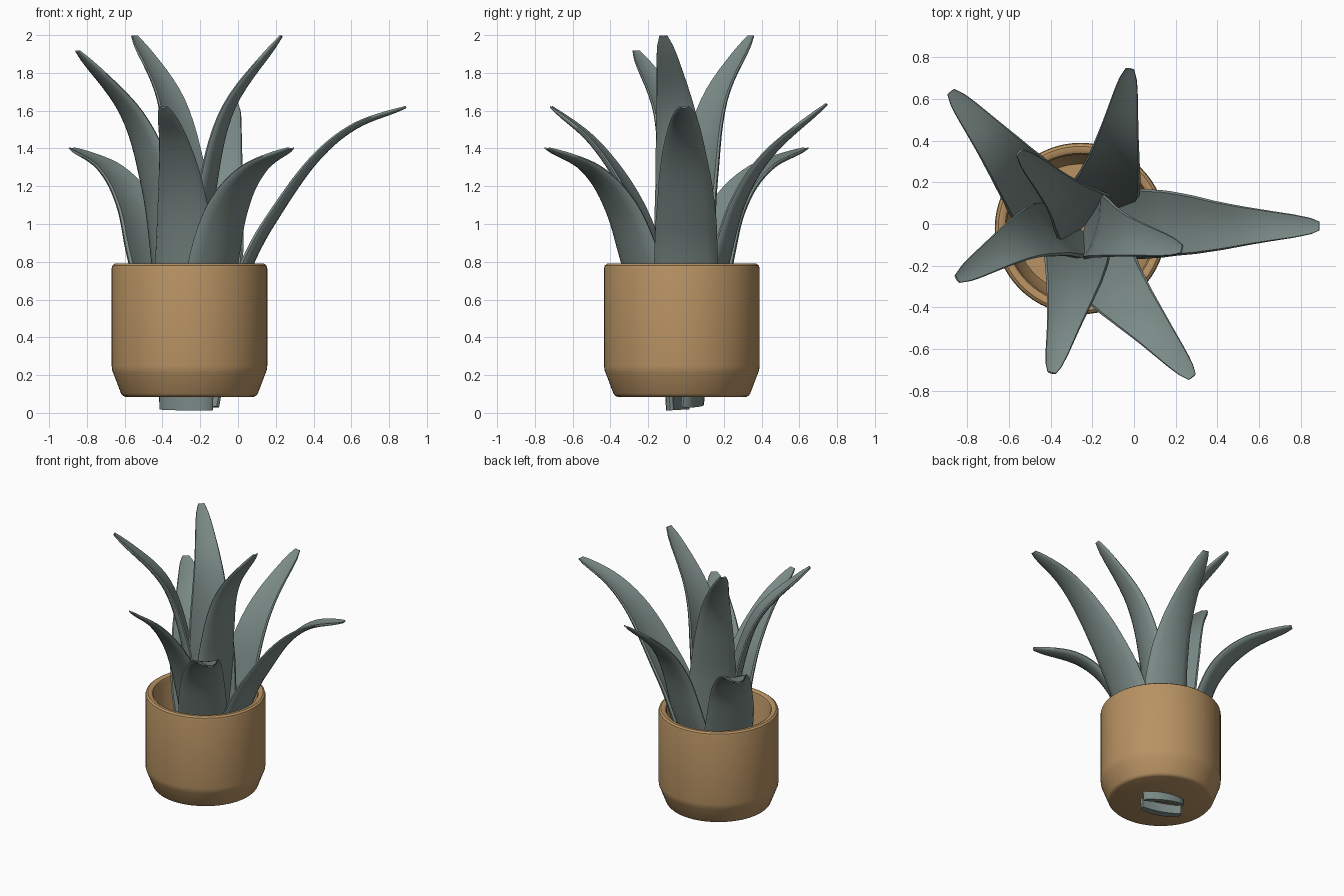
import bpy, bmesh, math
from mathutils import Vector

if "Cube" in bpy.data.objects:
    bpy.data.objects.remove(bpy.data.objects["Cube"])

def material(name, rgb):
    m = bpy.data.materials.new(name)
    m.diffuse_color = (*rgb, 1)
    m.use_nodes = True
    m.node_tree.nodes["Principled BSDF"].inputs["Base Color"].default_value = m.diffuse_color
    return m

GREEN = material("leaf_green", (0.20, 0.26, 0.245))
CLAY = material("clay", (0.48, 0.29, 0.125))

def finish(bm, name, mat, angle):
    bmesh.ops.recalc_face_normals(bm, faces=bm.faces)
    me = bpy.data.meshes.new(name)
    bm.to_mesh(me)
    bm.free()
    ob = bpy.data.objects.new(name, me)
    bpy.context.collection.objects.link(ob)
    me.materials.append(mat)
    bpy.ops.object.select_all(action='DESELECT')
    ob.select_set(True)
    bpy.context.view_layer.objects.active = ob
    bpy.ops.object.shade_smooth_by_angle(angle=math.radians(angle))
    return ob

def bridge(bm, rings):
    for a, b in zip(rings, rings[1:]):
        n = len(a)
        for i in range(n):
            bm.faces.new((a[i], a[(i + 1) % n], b[(i + 1) % n], b[i]))

# Pot: hollow lathe with tapered foot and rounded rim
profile = [(0.34, 0.085), (0.352, 0.09), (0.362, 0.102), (0.403, 0.21), (0.409, 0.225),
           (0.412, 0.25), (0.412, 0.765), (0.408, 0.78), (0.395, 0.79), (0.375, 0.79),
           (0.362, 0.782), (0.355, 0.765), (0.352, 0.25), (0.31, 0.15)]
bm = bmesh.new()
SEG = 64
rings = [[bm.verts.new((-0.257 + r * math.cos(2 * math.pi * i / SEG),
                        -0.022 + r * math.sin(2 * math.pi * i / SEG), z))
          for i in range(SEG)] for r, z in profile]
bridge(bm, rings)
bm.faces.new(rings[0])
bm.faces.new(rings[-1])
finish(bm, "pot", CLAY, 35)

def lookup(table, t):
    for (t0, a), (t1, b) in zip(table, table[1:]):
        if t <= t1:
            return a + (b - a) * (t - t0) / (t1 - t0)
    return table[-1][1]

def spline(pts, per=7):
    p = [Vector(q) for q in pts]
    p = [2 * p[0] - p[1]] + p + [2 * p[-1] - p[-2]]
    out = []
    for i in range(1, len(p) - 2):
        a, b, c, d = p[i - 1:i + 3]
        for k in range(per):
            t = k / per
            out.append(0.5 * (2 * b + (c - a) * t + (2 * a - 5 * b + 4 * c - d) * t * t
                              + (3 * b - a - 3 * c + d) * t ** 3))
    return out + [p[-2]]

HALF_WIDTH = [(0, 0.148), (0.3, 0.170), (0.45, 0.162), (0.6, 0.140), (0.72, 0.112),
              (0.93, 0.056), (0.985, 0.036), (1, 0.022)]
THICK = [(0, 0.026), (0.4, 0.022), (0.95, 0.010), (1, 0.005)]

# Leaf: channelled slab swept along a curve; angles give the facing at base and tip
def leaf(name, pts, base_deg, tip_deg):
    path = spline(pts)
    dist = [0]
    for a, b in zip(path, path[1:]):
        dist.append(dist[-1] + (b - a).length)
    bm = bmesh.new()
    rings = []
    for i, p in enumerate(path):
        t = dist[i] / dist[-1]
        tan = (path[min(i + 1, len(path) - 1)] - path[max(i - 1, 0)]).normalized()
        ang = math.radians(base_deg + (tip_deg - base_deg) * t)
        w = Vector((-math.sin(ang), math.cos(ang), 0))
        w = (w - tan * w.dot(tan)).normalized()
        n = tan.cross(w)
        if n.dot(Vector((math.cos(ang), math.sin(ang), 0))) > 0:
            n = -n
        hw, th = lookup(HALF_WIDTH, t), lookup(THICK, t)
        upper = [(u, 1) for u in (-0.94, -0.65, -0.33, 0, 0.33, 0.65, 0.94)]
        section = upper + [(1, 0)] + [(-u, -1) for u, _ in upper] + [(-1, 0)]
        rings.append([bm.verts.new(p + w * u * hw + n * (s * th * (1 - 0.3 * u * u)
                      + 0.2 * hw * (u * u - 0.4))) for u, s in section])
    bridge(bm, rings)
    bm.faces.new(rings[0])
    bm.faces.new(rings[-1])
    finish(bm, name, GREEN, 50)

leaf("leaf_right", [(-0.17, 0, 0.25), (0.05, 0, 0.8), (0.21, 0, 1.08), (0.41, -0.01, 1.35),
                    (0.62, -0.01, 1.52), (0.89, -0.01, 1.62)], 0, 0)
leaf("leaf_back", [(-0.235, 0.045, 0.04), (-0.19, 0.09, 0.4), (-0.13, 0.19, 0.8),
                   (-0.10, 0.29, 1.13), (-0.07, 0.45, 1.38), (-0.02, 0.745, 1.635)], 73, 82)
leaf("leaf_back_left", [(-0.33, 0.05, 0.25), (-0.47, 0.145, 0.8), (-0.55, 0.24, 1.1),
                        (-0.68, 0.40, 1.29), (-0.88, 0.635, 1.40)], 135, 132)
leaf("leaf_left", [(-0.30, 0, 0.2), (-0.36, -0.04, 0.8), (-0.43, -0.04, 1.2),
                   (-0.57, -0.09, 1.58), (-0.85, -0.265, 1.915)], 222, 212)
leaf("leaf_front", [(-0.28, -0.055, 0.015), (-0.28, -0.08, 0.4), (-0.285, -0.17, 0.8),
                    (-0.30, -0.30, 1.15), (-0.34, -0.49, 1.43), (-0.395, -0.715, 1.62)], 252, 258)
leaf("leaf_front_right", [(-0.2, -0.1, 0.25), (-0.12, -0.25, 0.8), (-0.04, -0.36, 1.1),
                          (0.09, -0.51, 1.29), (0.28, -0.735, 1.40)], 308, 308)
leaf("leaf_inner_left", [(-0.25, 0, 0.2), (-0.25, 0.04, 0.8), (-0.28, 0.07, 1.2),
                         (-0.36, 0.155, 1.65), (-0.55, 0.345, 1.995)], 132, 134)
leaf("leaf_inner_right", [(-0.22, 0, 0.2), (-0.18, -0.01, 0.8), (-0.15, -0.02, 1.2),
                          (-0.04, -0.06, 1.62), (0.23, -0.12, 1.995)], -12, -15)
